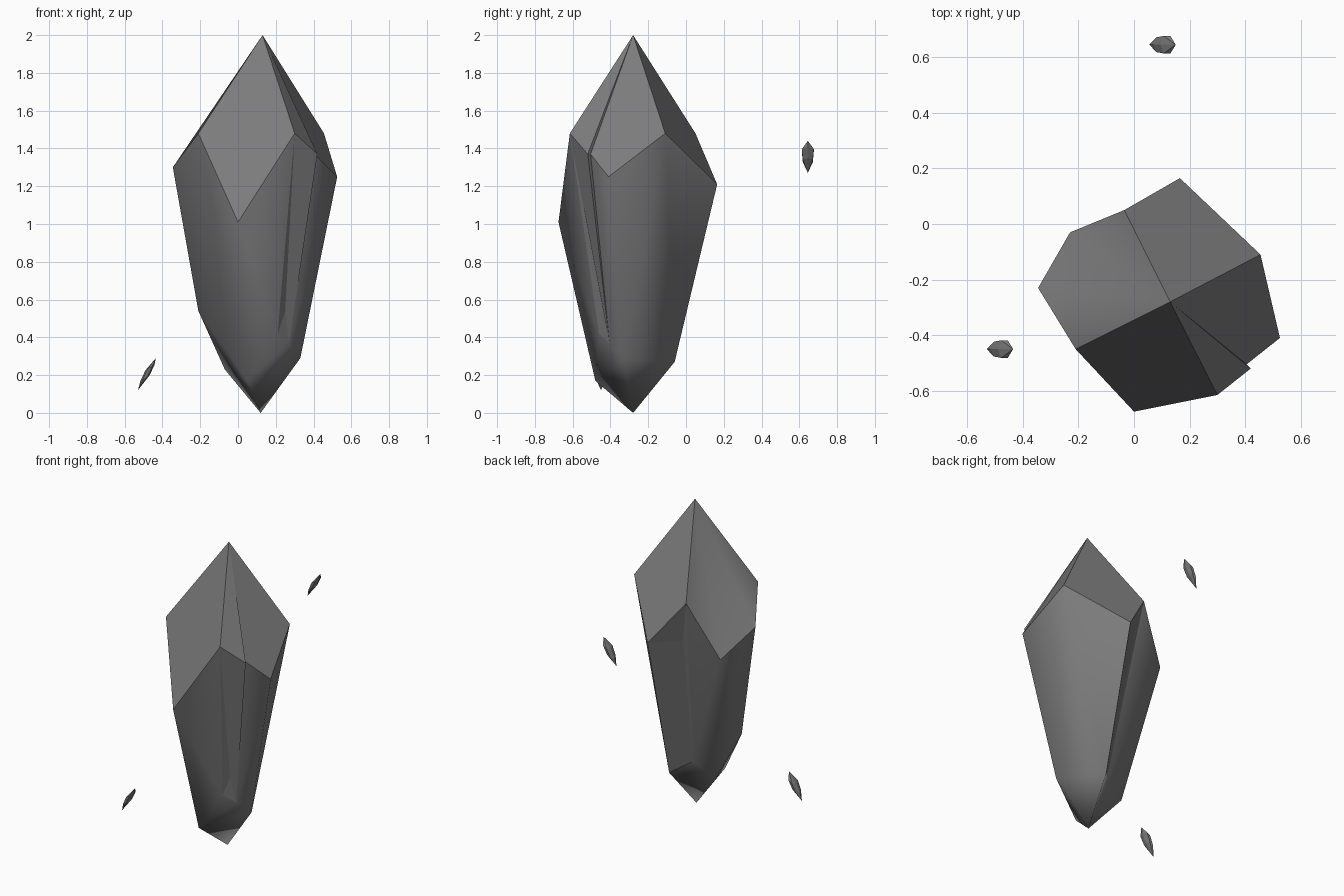
import bpy, bmesh, math
from mathutils import Vector

cube = bpy.data.objects.get("Cube")
if cube:
    bpy.data.objects.remove(cube, do_unlink=True)

# One dark stone colour
GREY = (0.2, 0.2, 0.2, 1.0)
stone = bpy.data.materials.new("dark_grey_stone")
stone.use_nodes = True
stone.diffuse_color = GREY
bsdf = stone.node_tree.nodes["Principled BSDF"]
bsdf.inputs["Base Color"].default_value = GREY
bsdf.inputs["Roughness"].default_value = 0.8


def build(name, points, groups, location=(0, 0, 0)):
    """Smooth inside each facet group, sharp between groups."""
    bm = bmesh.new()
    verts = {k: bm.verts.new(p) for k, p in points.items()}
    group_of = {}
    for number, group in enumerate(groups):
        for face in group:
            f = bm.faces.new([verts[k] for k in face.split()])
            f.smooth = True
            group_of[f] = number
    bmesh.ops.recalc_face_normals(bm, faces=bm.faces[:])
    for e in bm.edges:
        e.smooth = len({group_of[f] for f in e.link_faces}) == 1
    mesh = bpy.data.meshes.new(name)
    bm.to_mesh(mesh)
    bm.free()
    mesh.materials.append(stone)
    obj = bpy.data.objects.new(name, mesh)
    obj.location = location
    bpy.context.scene.collection.objects.link(obj)
    return obj


# Large crystal: apex, rim, notch points, lower ring, tip
crystal_points = {
    "apex": (0.13, -0.28, 2.0),
    "A": (-0.345, -0.23, 1.30), "B": (-0.21, -0.45, 1.48),
    "C": (0.0, -0.675, 1.01), "D": (0.30, -0.615, 1.48),
    "D2": (0.42, -0.52, 1.37), "N": (0.405, -0.505, 1.37),
    "E": (0.525, -0.41, 1.25), "F": (0.455, -0.11, 1.48),
    "G": (0.165, 0.165, 1.21), "H": (-0.035, 0.05, 1.48),
    "I": (-0.23, -0.03, 1.13), "K": (0.015, 0.01, 1.21),
    "l": (0.21, -0.46, 0.42), "p": (0.25, -0.44, 0.54),
    "r": (0.27, -0.405, 0.37),
    "a": (-0.21, -0.28, 0.54), "c": (0.05, -0.48, 0.17),
    "e": (0.33, -0.33, 0.29), "g": (0.165, -0.06, 0.27),
    "b": (0.065, -0.17, 0.33), "i": (-0.07, -0.20, 0.23),
    "tip": (0.12, -0.28, 0.0),
}
crystal_groups = [
    # Pointed cap facets
    ["apex B C D"],
    ["apex F G H"],
    ["apex H I", "apex I A", "apex A B"],
    ["apex N E F"],
    ["apex D D2"],
    ["apex D2 N"],
    # Tapering body
    ["C D l c", "B C c", "B c a A", "c i a", "A a i I", "I i b H",
     "F E e", "F e g", "F g G", "E e r N", "c l r", "c r e",
     "tip c e", "tip e g", "tip g b", "tip b i", "tip i c"],
    # Front groove
    ["D l p"],
    ["D p r D2"],
    ["l r p"],
    ["D2 r N"],
    # Rear notch
    ["G K b g"],
    ["G H K"],
    ["H K b"],
]
build("large_crystal", crystal_points, crystal_groups)

# Small floating shards: two leaning six-sided rings between two tips
SIDES = 6
shard_points = {"top": (0.045, 0, 0.085), "base": (-0.05, 0, -0.085)}
rings = {"u": (0.014, 0.024, 0.033, 0.035), "d": (-0.012, 0.024, 0.028, -0.02)}
for ring, (cx, rx, ry, z) in rings.items():
    for n in range(SIDES):
        t = math.tau * n / SIDES
        shard_points[f"{ring}{n}"] = (cx + rx * math.cos(t), ry * math.sin(t) * 1.1,
                                      z + 0.014 * math.cos(t))
shard_groups = []
for n in range(SIDES):
    m = (n + 1) % SIDES
    shard_groups += [[f"top u{n} u{m}"], [f"u{n} d{n} d{m} u{m}"], [f"base d{m} d{n}"]]
for name, place in (("left_rear_shard", (0.105, 0.645, 1.355)),
                    ("right_front_shard", (-0.48, -0.45, 0.205))):
    build(name, shard_points, shard_groups, Vector(place))
